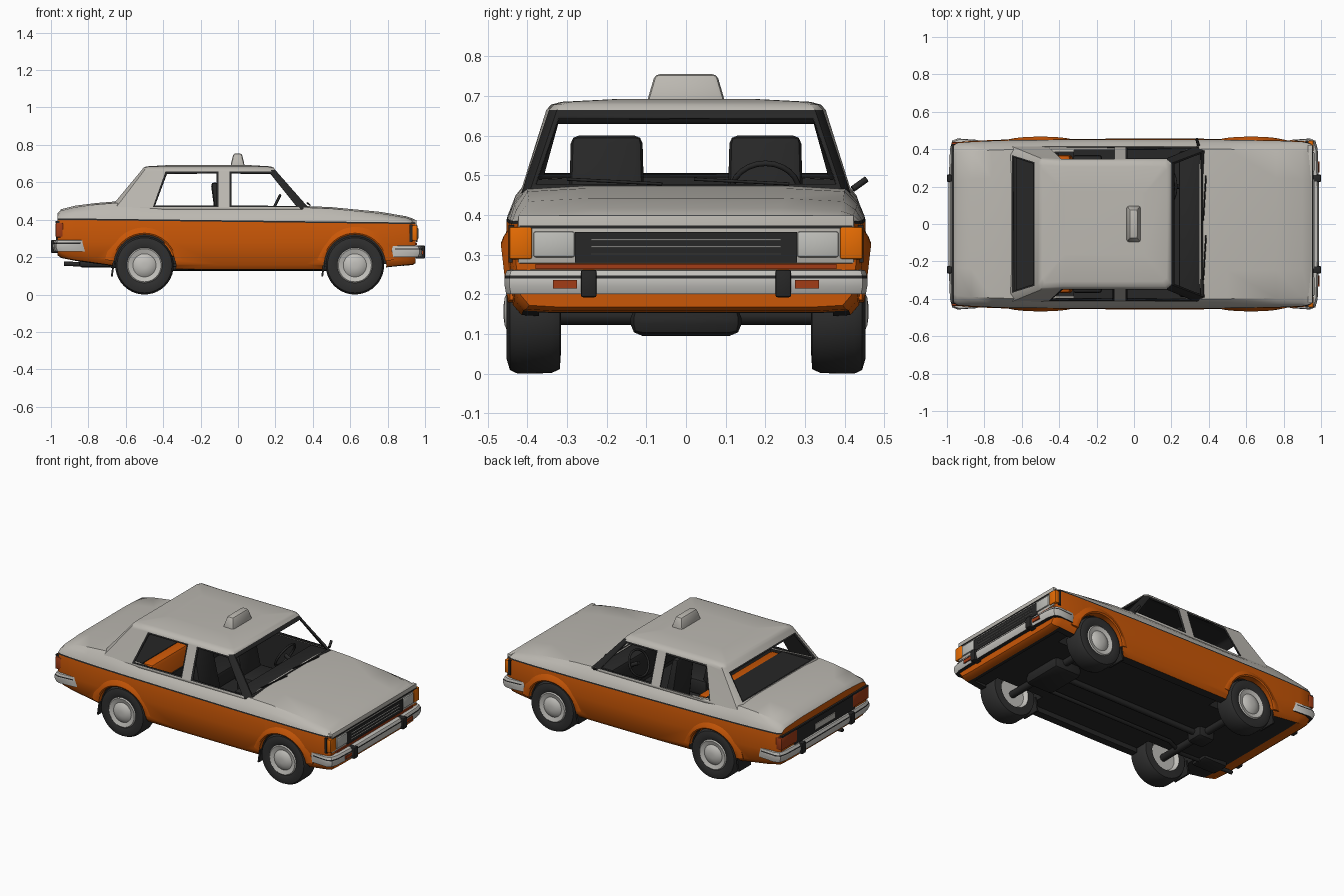
import bpy, bmesh
from math import sin, cos, pi, radians
from mathutils import Matrix, Vector

cube = bpy.data.objects.get("Cube")
if cube:
    bpy.data.objects.remove(cube, do_unlink=True)


def material(name, r, g, b):
    m = bpy.data.materials.new(name)
    m.use_nodes = True
    m.diffuse_color = (r, g, b, 1)
    node = next(n for n in m.node_tree.nodes if n.type == 'BSDF_PRINCIPLED')
    node.inputs["Base Color"].default_value = (r, g, b, 1)
    return m


GREY = material("grey_paint", .5, .48, .44)
ORANGE = material("orange_paint", .59, .095, .002)
BLACK = material("black_trim", .02, .02, .02)
RUBBER = material("tyre_rubber", .028, .028, .028)
CHROME = material("bright_metal", .54, .53, .5)
LAMP = material("lamp_glass", .52, .52, .49)
AMBER = material("amber_lens", .85, .16, .001)
RED = material("red_lens", .36, .045, .008)


def activate(ob):
    bpy.ops.object.select_all(action='DESELECT')
    ob.select_set(True)
    bpy.context.view_layer.objects.active = ob


def finish(name, bm, mats):
    bmesh.ops.recalc_face_normals(bm, faces=bm.faces)
    me = bpy.data.meshes.new(name)
    bm.to_mesh(me)
    bm.free()
    for m in mats:
        me.materials.append(m)
    ob = bpy.data.objects.new(name, me)
    bpy.context.collection.objects.link(ob)
    activate(ob)
    bpy.ops.object.shade_smooth_by_angle(angle=radians(35))
    return ob


def loft(name, rings, mats, rule=lambda i, j: 0, caps=(0, 0)):
    """Skin closed rings of equal length; rule(ring, strip) picks the material."""
    bm = bmesh.new()
    vs = [[bm.verts.new(p) for p in ring] for ring in rings]
    n = len(rings[0])
    for i in range(len(vs) - 1):
        for j in range(n):
            k = (j + 1) % n
            f = bm.faces.new((vs[i][j], vs[i][k], vs[i + 1][k], vs[i + 1][j]))
            f.material_index = rule(i, j)
    for ring, m in zip((vs[0], vs[-1]), caps):
        bm.faces.new(ring).material_index = m
    return finish(name, bm, mats)


def box(name, lo, hi, mat, bevel=0, taper=(1, 1), lean=0):
    lo, hi = Vector(lo), Vector(hi)
    c, s = (lo + hi) / 2, hi - lo
    bm = bmesh.new()
    bmesh.ops.create_cube(bm, size=1, matrix=Matrix.Translation(c) @ Matrix.Diagonal((*s, 1)))
    for v in bm.verts:
        if v.co.z > c.z:
            v.co.x = c.x + (v.co.x - c.x) * taper[0] + lean
            v.co.y = c.y + (v.co.y - c.y) * taper[1]
    if bevel:
        bmesh.ops.bevel(bm, geom=bm.edges[:], offset=bevel, segments=2, affect='EDGES', profile=.5)
    return finish(name, bm, [mat])


def pair(name, lo, hi, mat, **kw):
    box("far_" + name, lo, hi, mat, **kw)
    box("near_" + name, (lo[0], -hi[1], lo[2]), (hi[0], -lo[1], hi[2]), mat, **kw)


def circle(r, y, cx, cz, n=40):
    return [(cx + r * cos(2 * pi * k / n), y, cz + r * sin(2 * pi * k / n)) for k in range(n)]


def rod(name, pts, r, mat):
    cu = bpy.data.curves.new(name, 'CURVE')
    cu.dimensions = '3D'
    cu.bevel_depth, cu.bevel_resolution, cu.use_fill_caps = r, 2, True
    sp = cu.splines.new('POLY')
    sp.points.add(len(pts) - 1)
    for p, q in zip(sp.points, pts):
        p.co = (*q, 1)
    cu.materials.append(mat)
    bpy.context.collection.objects.link(bpy.data.objects.new(name, cu))


# Lower body: station x, half width, underside height, deck height
stations = [(-.965, .42, .21, .435), (-.945, .434, .195, .456), (-.87, .44, .18, .475),
            (-.76, .445, .165, .489), (-.66, .448, .15, .497), (-.5, .45, .14, .485),
            (-.35, .451, .132, .472), (-.1, .452, .13, .47), (.36, .452, .13, .473),
            (.5, .45, .13, .467), (.76, .446, .14, .442), (.9, .44, .155, .418),
            (.935, .433, .158, .406), (.95, .425, .168, .398)]


def section(x, w, zb, zt):
    belt = .392 - .012 * x
    half = [(w - .1, zb), (w - .03, zb + .004), (w - .008, zb + .03), (w + .004, .28),
            (w, belt - .004), (w - .002, belt + .004), (w - .018, (belt + zt) / 2),
            (w - .05, zt - .008), (w - .2, zt)]
    return [(x, y, z) for y, z in half] + [(x, -y, z) for y, z in reversed(half)]


def paint(i, j):
    k = j if j <= 8 else 16 - j
    apron = i < 2 or i > 10
    if k == 4 or (k < 1 and not apron):
        return 2
    return 1 if k < 4 else 0


PAINTS = [GREY, ORANGE, BLACK]
body = loft("lower_body", [section(*s) for s in stations], PAINTS, paint, (1, 1))

# Hollow out the cabin, boot shelf, underfloor and wheel wells
WHEELS = {"front": .625, "rear": -.5}
AXLE_Z = .156
cutters = [box("cabin_cutter", (-.32, -.395, .2), (.35, .395, .8), BLACK),
           box("shelf_cutter", (-.635, -.385, .36), (-.3, .385, .8), BLACK),
           box("floor_cutter", (-.89, -.37, -.1), (.88, .37, .162), BLACK)]
for x in WHEELS.values():
    for s in (1, -1):
        cutters.append(loft("well_cutter", [circle(.168, s * y, x, AXLE_Z) for y in (.27, .6)], [BLACK]))
for c in cutters:
    c.data.materials.clear()
    for m in PAINTS:
        c.data.materials.append(m)
    for p in c.data.polygons:
        p.material_index = 2
    mod = body.modifiers.new("cut", 'BOOLEAN')
    mod.operation, mod.solver, mod.object = 'DIFFERENCE', 'EXACT', c
    activate(body)
    bpy.ops.object.modifier_apply(modifier=mod.name)
    bpy.data.objects.remove(c, do_unlink=True)
activate(body)
bpy.ops.object.shade_smooth_by_angle(angle=radians(35))

# Greenhouse posts: base x, base y, top x, top y, sill and header fractions
posts = [(-.69, .38, -.515, .325, .21, .9), (-.66, .418, -.5, .352, .06, .95),
         (-.46, .415, -.385, .345, .06, .97), (-.105, .415, -.105, .345, .06, .97),
         (-.045, .415, -.045, .345, .06, .97), (.335, .415, .175, .345, .06, .97),
         (.385, .395, .2, .325, .08, .95)]
posts += [(a, -b, c, -d, t, u) for a, b, c, d, t, u in reversed(posts)]
bm = bmesh.new()
cols = []
for bx, by, tx, ty, sill, head in posts:
    col = [(bx + (tx - bx) * t, by + (ty - by) * t, .455 + .21 * t) for t in (0, sill, head, 1)]
    rim = ((.975, .965, .678), (.93, .89, .685), (.6, .5, .692))
    col += [((tx + .16) * k - .16, ty * q, z) for k, q, z in rim]
    cols.append([bm.verts.new(p) for p in col])
windows = []
n = len(cols)
for i in range(n):
    a, b = cols[i], cols[(i + 1) % n]
    for r in range(len(a) - 1):
        f = bm.faces.new((a[r], b[r], b[r + 1], a[r + 1]))
        f.material_index = int(i in (5, 6, 7) and r < 3)
        if r == 1 and i in (2, 4, 6, 8, 10, 13):
            windows.append(f)
bm.faces.new([c[-1] for c in cols])
for f in windows:
    for g in bmesh.ops.inset_individual(bm, faces=[f], thickness=.013)["faces"]:
        g.material_index = 1
bmesh.ops.delete(bm, geom=windows, context='FACES')
house = finish("roof_and_pillars", bm, [GREY, BLACK])
mod = house.modifiers.new("thickness", 'SOLIDIFY')
mod.thickness, mod.offset, mod.material_offset = .012, -1, 1
box("roof_sign", (-.042, -.1, .68), (.038, .1, .755), GREY, bevel=.012, taper=(.55, .78))

# Wheels, arch flares and mud flaps
profile = [(.085, .34), (.1, .315), (.145, .318), (.155, .34), (.156, .425), (.147, .444), (.12, .452),
           (.094, .444), (.088, .45), (.062, .442), (.054, .448), (.035, .457), (.015, .46)]
flare = [(.164, .42, 0), (.164, .444, .018), (.172, .447, .02), (.19, .446, .014), (.212, .444, 0),
         (.212, .42, 0)]
arc = [radians(8 + 164 * k / 24) for k in range(25)]
for end, x in WHEELS.items():
    for side, s in (("far", 1), ("near", -1)):
        loft(f"{side}_{end}_wheel", [circle(r, s * y, x, AXLE_Z) for r, y in profile],
             [RUBBER, CHROME], lambda i, j: int(i >= 7 or i == 0), (1, 1))
        loft(f"{side}_{end}_arch_flare",
             [[(x + r * cos(a), s * (y + d * sin(a)), AXLE_Z + r * sin(a)) for r, y, d in flare]
              for a in arc], [ORANGE])
    pair(end + "_mud_flap", (x - .18, .32, .095), (x - .17, .44, .18), BLACK, lean=.012)


# Bumpers wrapping round both ends
def bumper(name, s, reach, z):
    half = [(reach - .15, .45), (reach - .05, .457), (reach - .02, .445), (reach - .008, .4), (reach, .2)]
    path = half + [(x, -y) for x, y in reversed(half)]
    shape = [(.035, -.03), (.008, -.032), (0, -.012), (0, .008), (.002, .015), (.01, .028), (.035, .03)]
    rings = [[(s * (x - d), y * (1 - d), z + h) for d, h in shape] for x, y in path]
    loft(name, rings, [CHROME, BLACK], lambda i, j: int(j in (0, 3)))
    ends = sorted((s * 1.0, s * (reach - .04)))
    pair(name + "_overrider", (ends[0], .225, z - .04), (ends[1], .265, z + .03), BLACK, bevel=.006)


bumper("front_bumper", 1, .99, .232)
bumper("rear_bumper", -1, .992, .262)
pair("bumper_lamp", (.97, .275, .215), (.991, .335, .236), RED)

# Front face: panel, grille, slats and lamps
box("front_panel", (.93, -.423, .278), (.955, .423, .399), GREY, bevel=.003)
box("hood_gap", (.94, -.42, .366), (.958, .42, .373), BLACK)
box("grille", (.94, -.28, .28), (.96, .28, .357), BLACK)
for k in range(3):
    z = .3 + .018 * k
    box(f"grille_slat_{k + 1}", (.95, -.24, z), (.965, .24, z + .003), CHROME)
box("front_red_strip", (.94, -.38, .264), (.958, .38, .276), RED)
pair("headlight", (.935, .28, .293), (.964, .385, .358), LAMP, bevel=.006)
pair("indicator", (.932, .388, .288), (.96, .446, .37), AMBER, bevel=.006)
pair("indicator_surround", (.918, .388, .28), (.934, .447, .374), BLACK)

# Rear face: dark panel, tail lamps, plate
box("rear_panel", (-.972, -.3, .29), (-.95, .3, .385), BLACK)
box("rear_lip_trim", (-.977, -.428, .383), (-.945, .428, .393), BLACK)
box("rear_plate", (-.977, -.1, .31), (-.965, .1, .345), GREY)
pair("tail_lamp", (-.975, .28, .305), (-.935, .438, .383), RED, bevel=.006)

# Cabin fittings
pair("seat_back", (-.1, .1, .25), (-.03, .3, .6), BLACK, bevel=.02, taper=(.6, .9), lean=-.06)
pair("seat_cushion", (-.08, .09, .2), (.16, .31, .3), BLACK, bevel=.02)
box("rear_bench_back", (-.39, -.37, .2), (-.31, .37, .468), ORANGE, bevel=.02, lean=-.03)
box("rear_bench_cushion", (-.33, -.37, .2), (-.17, .37, .3), BLACK, bevel=.02)
box("parcel_shelf", (-.63, -.38, .35), (-.405, .38, .47), BLACK)
box("dashboard", (.24, -.39, .3), (.36, .39, .472), BLACK, bevel=.015)
ring = [(.19 + .035 * sin(a), .2 + .085 * cos(a), .46 + .07 * sin(a)) for a in
        [2 * pi * k / 24 for k in range(25)]]
rod("steering_wheel", ring, .007, BLACK)
rod("steering_column", [(.19, .2, .46), (.27, .2, .42)], .012, BLACK)
for k, y in enumerate((-.3, .02)):
    rod(f"wiper_{k + 1}", [(.385, y + .24, .478), (.37, y, .49)], .004, BLACK)
rod("door_mirror", [(.345, .42, .465), (.335, .455, .49)], .008, BLACK)

# Running gear under the floor
for end, x in WHEELS.items():
    rod(end + "_axle", [(x, -.34, .145), (x, .34, .145)], .022, BLACK)
box("engine_sump", (.5, -.14, .095), (.7, .14, .17), BLACK, bevel=.03)
box("differential", (-.56, -.06, .1), (-.44, .06, .18), BLACK, bevel=.025)
rod("drive_shaft", [(-.5, 0, .145), (.5, 0, .145)], .018, BLACK)
rod("exhaust_pipe", [(.5, -.16, .14), (-.4, -.16, .14), (-.55, -.24, .15), (-.93, -.24, .165)], .012, BLACK)
box("silencer", (-.85, -.3, .145), (-.68, -.18, .185), BLACK, bevel=.015)
